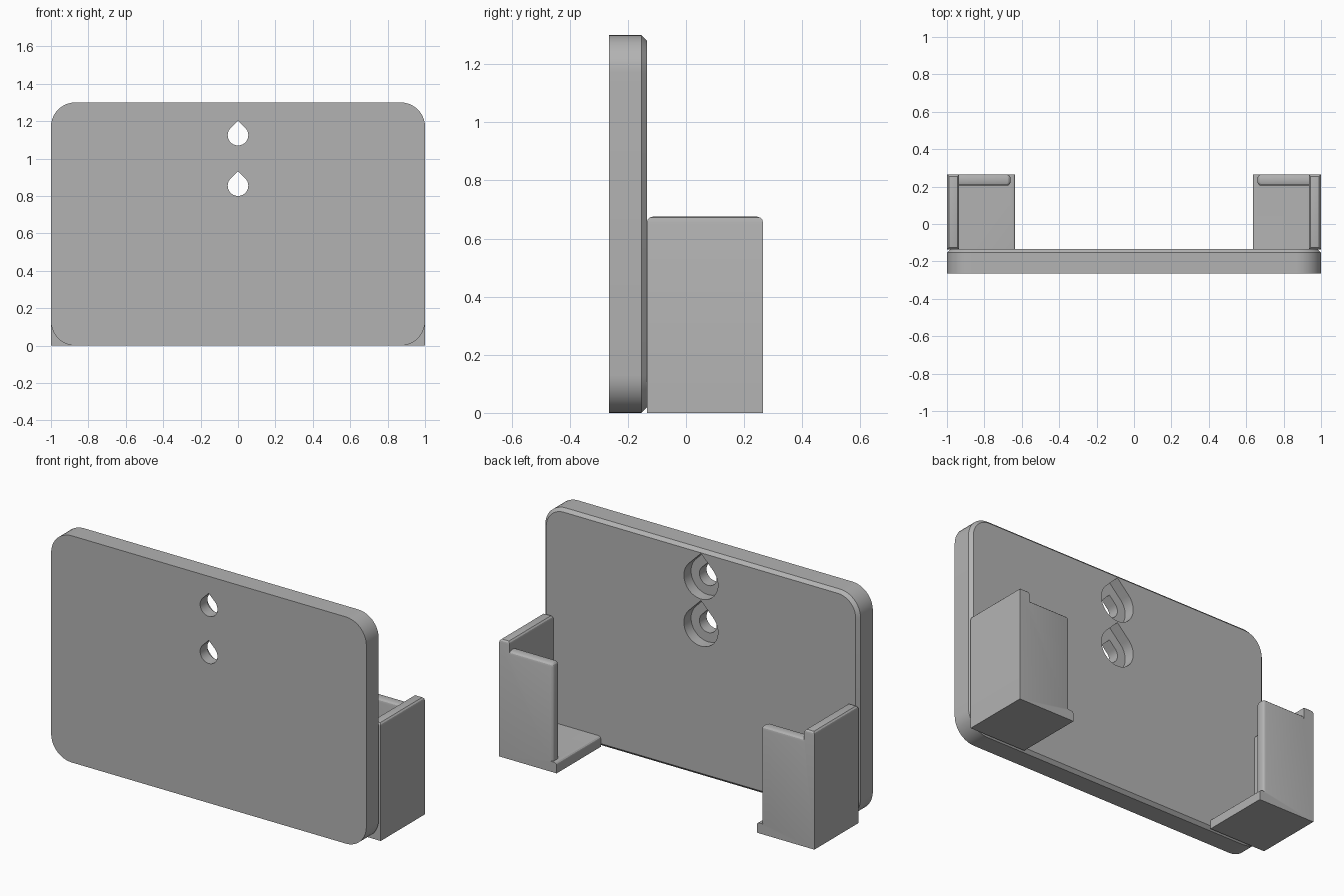
import bpy, bmesh, math
from mathutils import Vector

if "Cube" in bpy.data.objects:
    bpy.data.objects.remove(bpy.data.objects["Cube"])

grey = bpy.data.materials.new("plain grey")
grey.use_nodes = True
COLOUR = (0.45, 0.45, 0.45, 1)
grey.diffuse_color = COLOUR
grey.node_tree.nodes["Principled BSDF"].inputs["Base Color"].default_value = COLOUR

BACK, FRONT, REAR = -0.135, -0.265, 0.265


def finish(bm, name):
    bmesh.ops.recalc_face_normals(bm, faces=bm.faces)
    mesh = bpy.data.meshes.new(name)
    bm.to_mesh(mesh)
    bm.free()
    mesh.materials.append(grey)
    obj = bpy.data.objects.new(name, mesh)
    bpy.context.collection.objects.link(obj)
    return obj


def prism(name, outline, y0, y1, chamfer=0):
    """Extrude an xz outline from y0 to y1, chamfering the y1 rim."""
    bm = bmesh.new()
    face = bm.faces.new([bm.verts.new((x, y0, z)) for x, z in outline])
    out = bmesh.ops.extrude_face_region(bm, geom=[face], use_keep_orig=True)
    moved = [v for v in out["geom"] if isinstance(v, bmesh.types.BMVert)]
    bmesh.ops.translate(bm, verts=moved, vec=(0, y1 - y0, 0))
    if chamfer:
        rim = [e for e in bm.edges if all(abs(v.co.y - y1) < 1e-5 for v in e.verts)]
        bmesh.ops.bevel(bm, geom=rim, offset=chamfer, segments=1, affect="EDGES")
    return finish(bm, name)


def box(name, lo, hi, rule, width):
    """Box whose edges are rounded where rule(edge midpoint in 0..1) holds."""
    bm = bmesh.new()
    bmesh.ops.create_cube(bm, size=1)
    lo, hi = Vector(lo), Vector(hi)
    edges = [e for e in bm.edges
             if rule((e.verts[0].co + e.verts[1].co) / 2 + Vector((.5, .5, .5)))]
    for v in bm.verts:
        v.co = [lo[i] + (v.co[i] + 0.5) * (hi[i] - lo[i]) for i in range(3)]
    bmesh.ops.bevel(bm, geom=edges, offset=width, segments=3, profile=0.5, affect="EDGES")
    return finish(bm, name)


def combine(target, others, operation):
    """Boolean the other objects into target, then tidy flat faces."""
    for other in others:
        mod = target.modifiers.new("cut", "BOOLEAN")
        mod.operation, mod.solver, mod.object = operation, "EXACT", other
    graph = bpy.context.evaluated_depsgraph_get()
    mesh = bpy.data.meshes.new_from_object(target.evaluated_get(graph))
    target.modifiers.clear()
    target.data = mesh
    for other in others:
        bpy.data.objects.remove(other)
    bm = bmesh.new()
    bm.from_mesh(mesh)
    bmesh.ops.remove_doubles(bm, verts=bm.verts, dist=1e-5)
    bmesh.ops.dissolve_limit(bm, angle_limit=math.radians(0.5), verts=bm.verts, edges=bm.edges)
    bm.to_mesh(mesh)
    bm.free()
    mesh.materials.clear()
    mesh.materials.append(grey)


def smooth(obj):
    bpy.ops.object.select_all(action="DESELECT")
    obj.select_set(True)
    bpy.context.view_layer.objects.active = obj
    bpy.ops.object.shade_smooth_by_angle(angle=math.radians(25))


def rounded_rect(w, h, r, steps=10):
    pts = []
    for k, (x, z) in enumerate([(w - r, h - r), (r - w, h - r), (r - w, r), (w - r, r)]):
        for i in range(steps + 1):
            a = math.pi / 2 * (k + i / steps)
            pts.append((x + r * math.cos(a), z + r * math.sin(a)))
    return pts


def teardrop(z, r, steps=36):
    # Circle arc below, straight 45 degree sides meeting in a point above
    arc = [math.radians(135 + 270 * i / steps) for i in range(steps + 1)]
    return [(r * math.cos(a), z + r * math.sin(a)) for a in arc] + [(0, z + r * math.sqrt(2))]


# Back plate with two teardrop screw holes, counterbored from behind
plate = prism("back_plate", rounded_rect(1, 1.3, 0.13), FRONT, BACK, 0.018)
cutters = []
for z in (1.125, 0.855):
    cutters.append(prism("hole_cutter", teardrop(z, 0.055), FRONT - 0.1, BACK + 0.1))
    cutters.append(prism("recess_cutter", teardrop(z, 0.108), BACK - 0.065, BACK + 0.1))
combine(plate, cutters, "DIFFERENCE")
smooth(plate)

# Corner brackets: outer wall, floor and rear lip
for side, s in (("left", 1), ("right", -1)):
    inner = 0 if s > 0 else 1

    def span(a, b):
        return sorted((s * a, s * b))

    x0, x1 = span(0.935, 1)
    wall = box(side + "_bracket", (x0, BACK, 0), (x1, REAR, 0.675),
               lambda m: m.z > 0.9, 0.02)
    x0, x1 = span(0.635, 0.96)
    floor = box("floor", (x0, BACK, 0), (x1, REAR, 0.06),
                lambda m: m.z > 0.9 and abs(m.x - inner) < 0.1, 0.015)
    x0, x1 = span(0.66, 0.96)
    lip = box("lip", (x0, 0.205, 0.03), (x1, REAR, 0.62),
              lambda m: (m.z > 0.9 and abs(m.x - 0.5) < 0.1)
              or (abs(m.x - inner) < 0.1 and m.z > 0.4), 0.02)
    combine(wall, [floor, lip], "UNION")
    smooth(wall)
